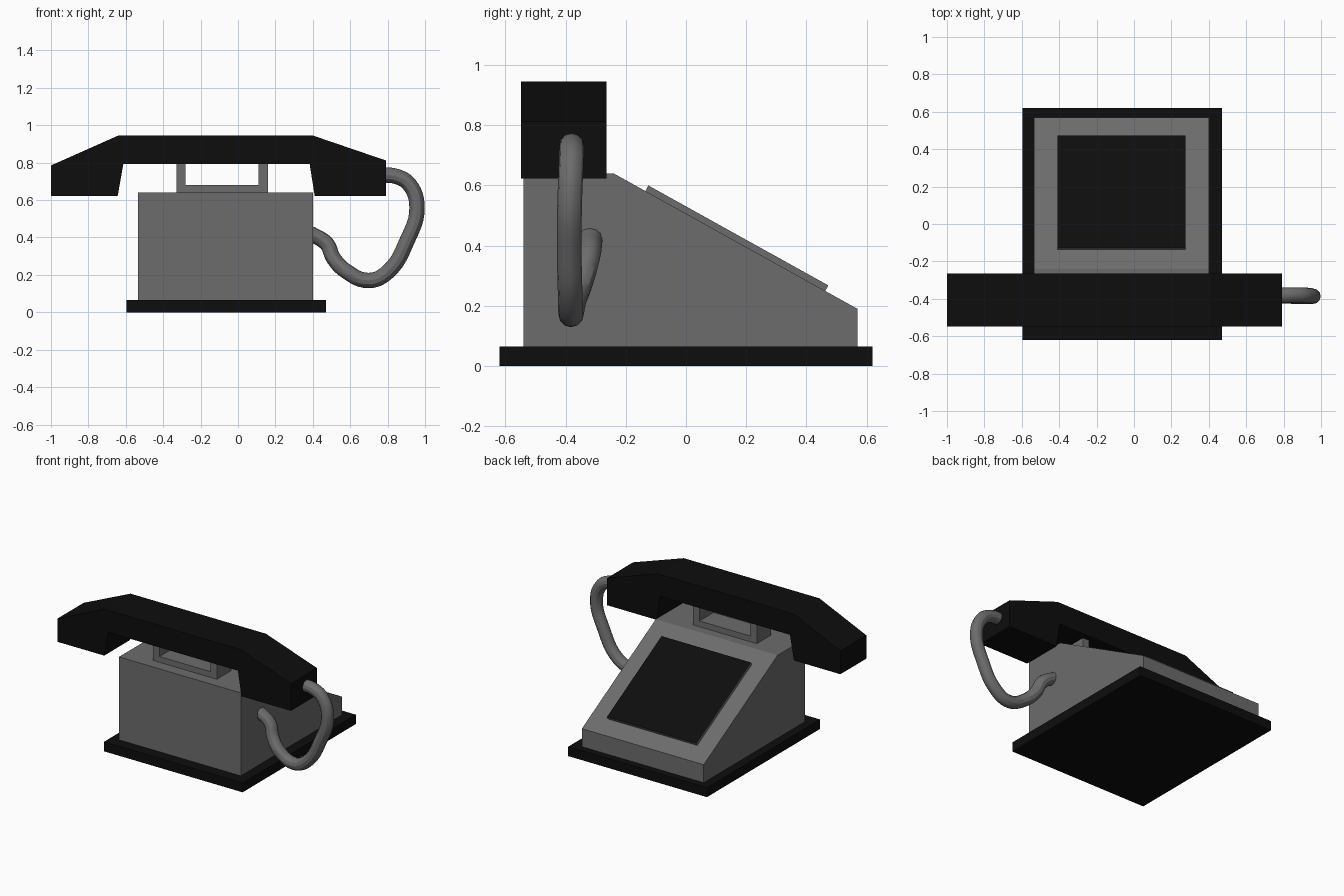
import bpy
import bmesh
from mathutils import Vector

if "Cube" in bpy.data.objects:
    bpy.data.objects.remove(bpy.data.objects["Cube"])


def material(name, value):
    m = bpy.data.materials.new(name)
    m.diffuse_color = (value, value, value, 1)
    m.use_nodes = True
    m.node_tree.nodes["Principled BSDF"].inputs["Base Color"].default_value = m.diffuse_color
    return m


black = material("black", 0.004)
grey = material("dark_grey", 0.15)


def extrude_profile(name, pts, axis, lo, hi, mat):
    """Extrude a 2D profile: (y, z) along axis x, or (x, z) along axis y."""
    place = (lambda p, t: (t, p[0], p[1])) if axis == "x" else (lambda p, t: (p[0], t, p[1]))
    bm = bmesh.new()
    face = bm.faces.new([bm.verts.new(place(p, lo)) for p in pts])
    res = bmesh.ops.extrude_face_region(bm, geom=[face])
    shift = Vector(place((0, 0), hi - lo))
    moved = [v for v in res["geom"] if isinstance(v, bmesh.types.BMVert)]
    bmesh.ops.translate(bm, verts=moved, vec=shift)
    # close the starting cap if the extrusion consumed it
    bmesh.ops.holes_fill(bm, edges=[e for e in bm.edges if e.is_boundary], sides=0)
    bmesh.ops.recalc_face_normals(bm, faces=bm.faces)
    me = bpy.data.meshes.new(name)
    bm.to_mesh(me)
    bm.free()
    me.materials.append(mat)
    ob = bpy.data.objects.new(name, me)
    bpy.context.collection.objects.link(ob)
    return ob


# Base plate
extrude_profile("base_plate", [(-0.62, 0), (0.62, 0), (0.62, 0.065), (-0.62, 0.065)],
                "x", -0.595, 0.47, black)

# Wedge-shaped body
extrude_profile("body", [(-0.54, 0.065), (0.57, 0.065), (0.57, 0.19), (-0.24, 0.64), (-0.54, 0.64)],
                "x", -0.535, 0.40, grey)

# Raised panel on the slope, black face with grey rim
panel = extrude_profile("screen_panel", [(-0.136, 0.580), (0.462, 0.248), (0.473, 0.268), (-0.125, 0.600)],
                        "x", -0.41, 0.275, grey)
panel.data.materials.append(black)
for f in panel.data.polygons:
    if f.normal.z > 0.7 and f.normal.y > 0.3:
        f.material_index = 1

# U-shaped cradle
extrude_profile("cradle", [(-0.33, 0.64), (0.16, 0.64), (0.16, 0.793), (0.11, 0.793),
                           (0.11, 0.68), (-0.28, 0.68), (-0.28, 0.793), (-0.33, 0.793)],
                "y", -0.46, -0.305, grey)

# Handset
extrude_profile("handset", [(-1.0, 0.623), (-0.643, 0.623), (-0.613, 0.793), (0.383, 0.793),
                            (0.41, 0.623), (0.79, 0.623), (0.79, 0.812), (0.40, 0.945),
                            (-0.64, 0.945), (-1.0, 0.785)],
                "y", -0.548, -0.264, black)

# Cord: round tube along a smooth path
path = [(0.77, -0.38, 0.733), (0.84, -0.38, 0.728), (0.915, -0.381, 0.685), (0.957, -0.386, 0.56),
        (0.905, -0.388, 0.385), (0.80, -0.384, 0.215), (0.70, -0.382, 0.17), (0.575, -0.37, 0.222),
        (0.51, -0.345, 0.29), (0.475, -0.325, 0.365), (0.385, -0.318, 0.423)]
curve = bpy.data.curves.new("cord", "CURVE")
curve.dimensions = "3D"
curve.bevel_depth = 0.041
curve.bevel_resolution = 4
curve.resolution_u = 6
curve.use_fill_caps = True
spline = curve.splines.new("BEZIER")
spline.bezier_points.add(len(path) - 1)
for bp, co in zip(spline.bezier_points, path):
    bp.co = co
    bp.handle_left_type = bp.handle_right_type = "AUTO"
curve.materials.append(grey)
cord = bpy.data.objects.new("cord", curve)
bpy.context.collection.objects.link(cord)

# Turn the cord into a smooth mesh
bpy.context.view_layer.objects.active = cord
cord.select_set(True)
bpy.ops.object.convert(target="MESH")
bpy.ops.object.shade_smooth_by_angle()
